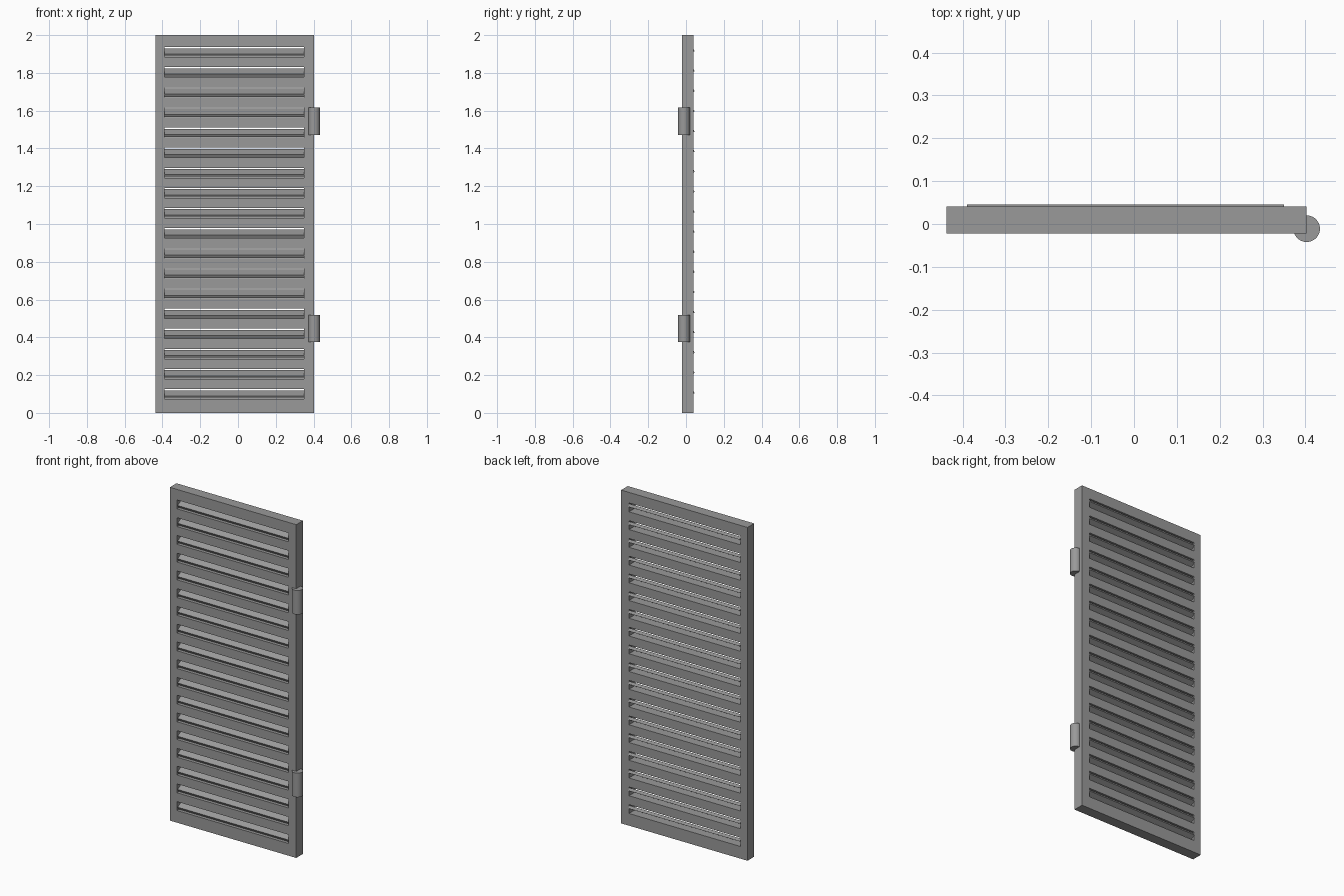
import bpy
import bmesh
import math

cube = bpy.data.objects.get("Cube")
if cube:
    bpy.data.objects.remove(cube, do_unlink=True)

LEFT, RIGHT, FRONT, DEPTH, HEIGHT = -0.437, 0.402, -0.022, 0.063, 2.0
SLOT_LEFT, SLOT_RIGHT = -0.39, 0.35
SLOTS, FIRST, PITCH, SLOT_H = 18, 0.073, 0.1065, 0.053

grey = bpy.data.materials.new("mid_grey")
grey.use_nodes = True
colour = (0.32, 0.32, 0.32, 1)
grey.diffuse_color = colour
grey.node_tree.nodes["Principled BSDF"].inputs["Base Color"].default_value = colour


def add_object(name, bm):
    mesh = bpy.data.meshes.new(name)
    bm.to_mesh(mesh)
    bm.free()
    mesh.materials.append(grey)
    obj = bpy.data.objects.new(name, mesh)
    bpy.context.collection.objects.link(obj)
    return obj


# Door panel: a grid with the slot cells left open, thickened backwards
xs = [LEFT, SLOT_LEFT, SLOT_RIGHT, RIGHT]
zs = [0.0]
for i in range(SLOTS):
    zs += [FIRST + i * PITCH, FIRST + i * PITCH + SLOT_H]
zs.append(HEIGHT)
bm = bmesh.new()
rows = [[bm.verts.new((x, FRONT, z)) for x in xs] for z in zs]
for r in range(len(zs) - 1):
    for c in range(3):
        if c == 1 and r % 2 == 1:
            continue
        low, high = rows[r], rows[r + 1]
        bm.faces.new((low[c], low[c + 1], high[c + 1], high[c]))
panel = add_object("louvre_panel", bm)
solid = panel.modifiers.new("thickness", "SOLIDIFY")
solid.thickness = DEPTH
solid.offset = -1

# Slats: tilted boards, low at the front and high at the back
TILT, BOARD, THICK = math.radians(30), 0.06, 0.017
along = (math.cos(TILT) * BOARD, math.sin(TILT) * BOARD)
up = (-math.sin(TILT) * THICK, math.cos(TILT) * THICK)
start = (-0.006, FIRST + 0.002)
profile = [start,
           (start[0] + along[0], start[1] + along[1]),
           (start[0] + along[0] + up[0], start[1] + along[1] + up[1]),
           (start[0] + up[0], start[1] + up[1])]
bm = bmesh.new()
for i in range(SLOTS):
    ends = [[bm.verts.new((x, y, z + i * PITCH)) for y, z in profile]
            for x in (SLOT_LEFT, SLOT_RIGHT)]
    bm.faces.new(ends[0])
    bm.faces.new(ends[1])
    for k in range(4):
        n = (k + 1) % 4
        bm.faces.new((ends[0][k], ends[0][n], ends[1][n], ends[1][k]))
bmesh.ops.recalc_face_normals(bm, faces=bm.faces)
add_object("slats", bm)

# Hinge barrels on the front corner of the left edge
for name, z in (("lower_hinge", 0.447), ("upper_hinge", 1.543)):
    bpy.ops.mesh.primitive_cylinder_add(vertices=32, radius=0.031, depth=0.145,
                                        location=(0.403, -0.011, z))
    hinge = bpy.context.object
    hinge.name = name
    hinge.data.materials.append(grey)
    bpy.ops.object.shade_smooth_by_angle(angle=math.radians(30))
